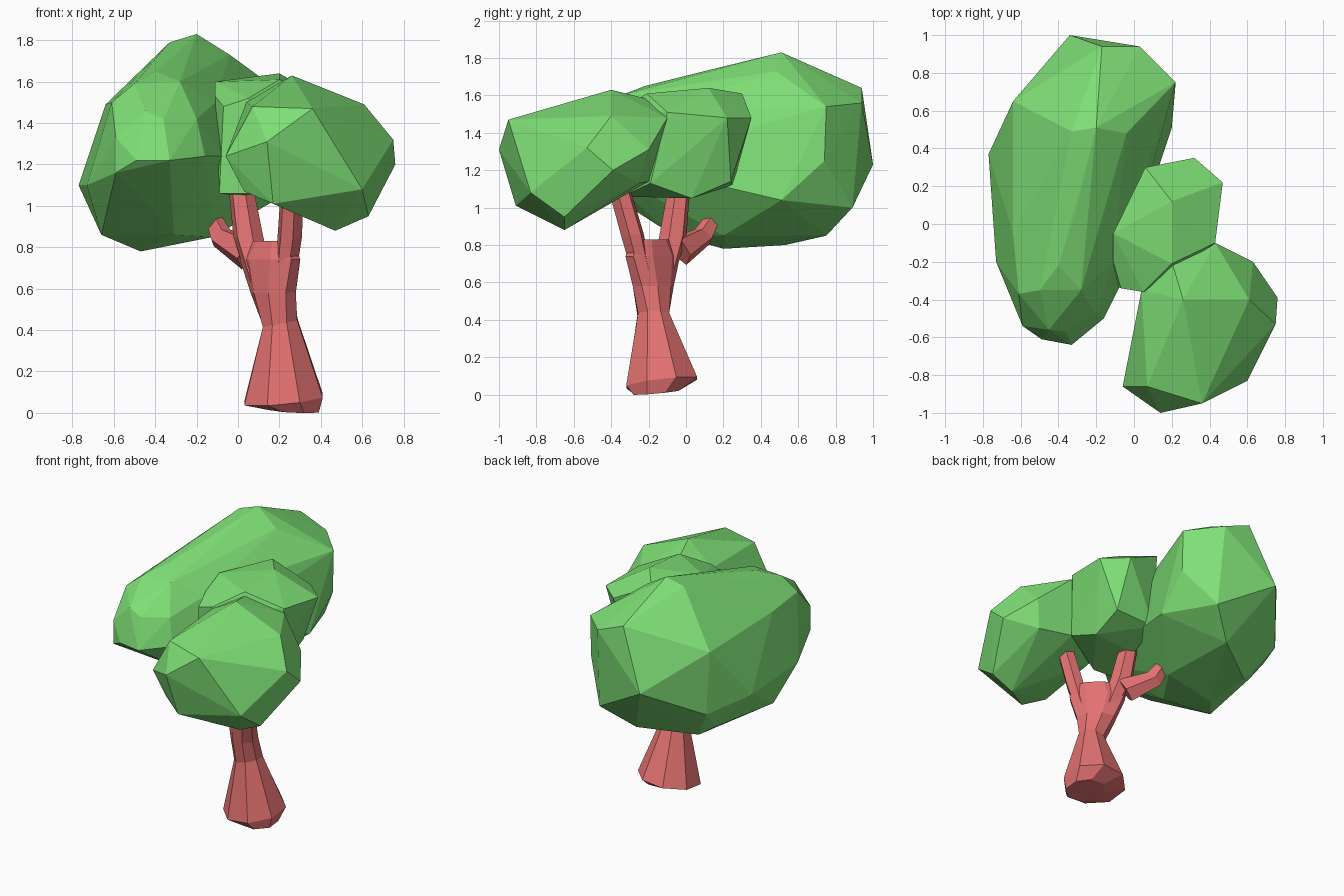
import bpy, bmesh, math


def material(name, rgb):
    m = bpy.data.materials.new(name)
    m.diffuse_color = (*rgb, 1)
    return m


LEAF = material("leaf_green", (0.21, 0.74, 0.18))
BARK = material("bark_red", (0.78, 0.17, 0.17))


def finish(name, bm, mat):
    bmesh.ops.recalc_face_normals(bm, faces=bm.faces)
    me = bpy.data.meshes.new(name)
    bm.to_mesh(me)
    bm.free()
    me.materials.append(mat)
    ob = bpy.data.objects.new(name, me)
    bpy.context.collection.objects.link(ob)
    return ob


def hull(name, points):
    """Faceted leaf clump: convex hull of a few corner points."""
    bm = bmesh.new()
    for p in points:
        bm.verts.new(p)
    bmesh.ops.convex_hull(bm, input=bm.verts[:])
    loose = [v for v in bm.verts if not v.link_faces]
    bmesh.ops.delete(bm, geom=loose, context='VERTS')
    return finish(name, bm, LEAF)


def limb(name, rings, sides):
    """Loft rings (x, y, z, long radius, short radius, tilt_x, tilt_y).
    The long axis runs diagonally, in the plane of the fork."""
    bm = bmesh.new()
    loops = []
    for x, y, z, rl, rs, tx, ty in rings:
        loop = []
        for i in range(sides):
            a = math.tau * (i + 0.5) / sides
            u, v = rl * math.cos(a), rs * math.sin(a)
            dx, dy = (u + v) * 0.7071, (v - u) * 0.7071
            loop.append(bm.verts.new((x + dx, y + dy, z + tx * dx + ty * dy)))
        loops.append(loop)
    for a, b in zip(loops, loops[1:]):
        for i in range(sides):
            j = (i + 1) % sides
            bm.faces.new((a[i], a[j], b[j], b[i]))
    bm.faces.new(loops[0][::-1])
    bm.faces.new(loops[-1])
    return finish(name, bm, BARK)


# trunk with flared foot, widening into the fork
limb("trunk", [
    (0.27, -0.16, 0.012, 0.13, 0.13, -0.05, 0.09),
    (0.22, -0.13, 0.065, 0.205, 0.205, 0.1, 0.12),
    (0.205, -0.175, 0.43, 0.085, 0.095, 0.2, 0.0),
    (0.17, -0.175, 0.58, 0.13, 0.09, 0.0, 0.0),
    (0.155, -0.178, 0.74, 0.19, 0.08, 0.0, 0.0),
    (0.165, -0.185, 0.83, 0.14, 0.06, 0.0, 0.0)], 8)

# three branches
limb("front_branch", [
    (0.22, -0.225, 0.60, 0.05, 0.055, 0, 0),
    (0.25, -0.285, 0.85, 0.06, 0.062, 0, 0.2),
    (0.265, -0.365, 1.13, 0.055, 0.06, 0, 0.2)], 6)
limb("middle_branch", [
    (0.12, -0.13, 0.60, 0.06, 0.065, 0, 0),
    (0.05, -0.07, 0.85, 0.075, 0.075, 0, 0),
    (0.01, -0.035, 1.12, 0.06, 0.06, 0, 0)], 6)
limb("back_branch", [
    (0.05, -0.03, 0.77, 0.045, 0.065, 1.2, -1.2),
    (-0.085, 0.095, 0.85, 0.045, 0.05, 0.7, -0.7),
    (-0.14, 0.17, 0.985, 0.033, 0.035, 0.3, -0.3)], 5)

# large clump at the left and back
hull("large_leaf_clump", [
    (-0.34, 1.0, 1.23), (-0.17, 0.94, 1.64), (0.03, 0.94, 1.56),
    (0.22, 0.75, 1.54), (0.22, 0.74, 1.25), (0.20, 0.51, 1.04),
    (0.05, 0.89, 1.0), (-0.14, 0.75, 0.85), (-0.47, 0.53, 0.80),
    (-0.47, 0.20, 0.78), (-0.12, 0.2, 0.85), (-0.66, -0.03, 0.86),
    (-0.31, -0.08, 0.86), (-0.62, 0.66, 1.03), (-0.56, 0.48, 0.86),
    (-0.77, 0.37, 1.10), (-0.73, -0.20, 1.10), (-0.64, 0.65, 1.47),
    (-0.20, 0.51, 1.83), (-0.33, 0.49, 1.79), (-0.30, 0.10, 1.73),
    (-0.04, 0.48, 1.73), (-0.64, -0.05, 1.49), (-0.59, -0.54, 1.16),
    (-0.59, -0.54, 1.33), (-0.49, -0.61, 1.22), (-0.33, -0.64, 1.22),
    (-0.16, -0.50, 1.24), (-0.08, -0.34, 1.24), (-0.45, -0.56, 1.46),
    (-0.36, -0.57, 1.42), (-0.20, -0.47, 1.42), (-0.61, -0.37, 1.50),
    (-0.50, -0.35, 1.59), (-0.40, -0.22, 1.65), (-0.28, -0.35, 1.60),
    (-0.11, -0.20, 1.50), (0.07, 0.31, 1.42)])

# small clump in the middle
hull("middle_leaf_clump", [
    (0.20, 0.12, 1.64), (0.06, 0.30, 1.61), (0.32, 0.35, 1.48),
    (0.47, 0.22, 1.48), (0.43, -0.10, 1.51), (0.20, -0.21, 1.61),
    (-0.11, -0.05, 1.60), (-0.11, -0.20, 1.53), (-0.07, -0.34, 1.48),
    (0.05, -0.36, 1.52), (-0.09, -0.33, 1.06), (0.05, -0.34, 1.06),
    (0.34, 0.24, 1.14), (0.34, 0.03, 1.05), (0.36, -0.19, 1.13),
    (0.05, 0.25, 1.12), (0.0, 0.0, 1.05)])

# clump at the front right
hull("front_leaf_clump", [
    (0.14, -1.0, 1.31), (0.36, -0.95, 1.47), (0.26, -0.40, 1.63),
    (0.61, -0.40, 1.49), (0.75, -0.53, 1.32), (0.76, -0.39, 1.20),
    (0.63, -0.65, 0.95), (0.47, -0.65, 0.88), (0.60, -0.83, 1.08),
    (0.17, -0.91, 1.01), (-0.06, -0.86, 1.24), (0.07, -0.86, 1.48),
    (0.03, -0.84, 1.07), (0.63, -0.20, 1.31), (0.43, -0.10, 1.48),
    (0.20, -0.20, 1.58), (0.04, -0.35, 1.50), (0.08, -0.35, 1.10),
    (0.35, -0.20, 1.14), (0.58, -0.25, 1.13)])
